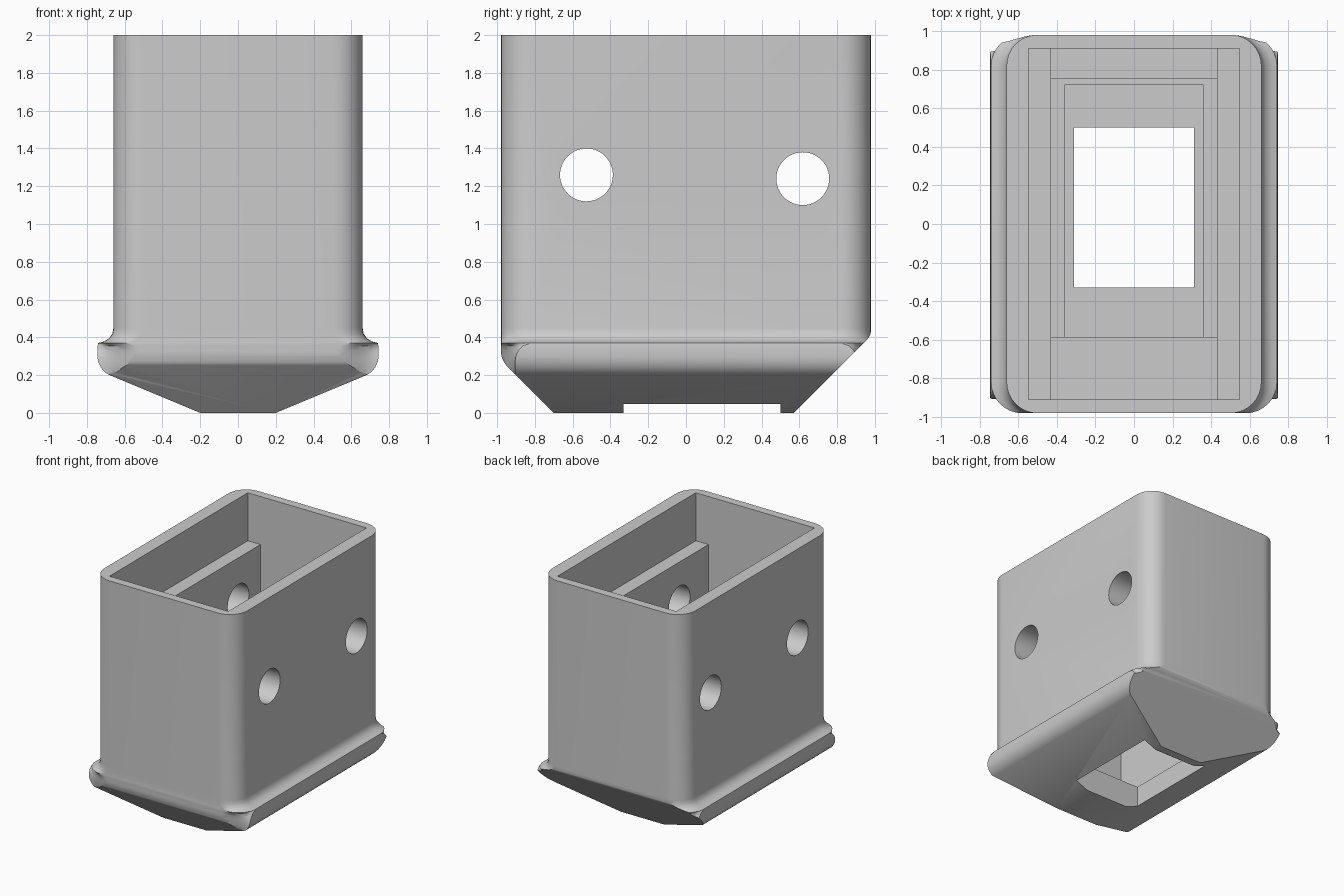
import bpy, bmesh, math
from mathutils import Vector

old = bpy.data.objects.get("Cube")
if old:
    bpy.data.objects.remove(old)

grey = bpy.data.materials.new("plain_grey")
grey.use_nodes = True
grey.diffuse_color = (0.6, 0.6, 0.6, 1)
grey.node_tree.nodes["Principled BSDF"].inputs["Base Color"].default_value = (0.6, 0.6, 0.6, 1)

HALF_Y, STEPS = 0.98, 8


def corner(w, t):
    """Quarter outline, from the side to the end; t blends round corner to flared lip."""
    pts = []
    for k in range(STEPS + 1):
        u = k / STEPS
        a = u * math.pi / 2
        rx, ry = 0.16 * (1 - math.cos(a)), 0.16 * (1 - math.sin(a))
        lx, ly = 0.24 * u, 0.075 * (1 - u * u * (3 - 2 * u))
        pts.append((max(w - rx - t * (lx - rx), 0.04), HALF_Y - ry - t * (ly - ry)))
    return pts


def ring(w, t):
    q = corner(w, t)
    half = q + [(-x, y) for x, y in reversed(q)]
    return half + [(-x, -y) for x, y in half]


# Outer shell: rings of (height, half width, flare), from the rim to the keel
levels = [(2, .66, 0), (.45, .66, 0), (.42, .665, 0), (.395, .682, 0), (.378, .71, 0),
          (.37, .74, 0), (.355, .743, .53), (.33, .745, .8), (.3, .745, .95),
          (.27, .74, 1), (.24, .726, 1), (.215, .705, 1), (.2, .68, 1), (0, .2, 1)]
bm = bmesh.new()
loops = [[bm.verts.new((x, y, z)) for x, y in ring(w, t)] for z, w, t in levels]
for a, b in zip(loops, loops[1:]):
    for i in range(len(a)):
        j = (i + 1) % len(a)
        bm.faces.new((a[i], a[j], b[j], b[i]))
bm.faces.new(loops[0])
bm.faces.new(loops[-1])
bmesh.ops.recalc_face_normals(bm, faces=bm.faces)

# Slanted ends below, with a rounded shoulder: side, radius, shoulder centre height
for side, r, zc in ((-1, .12, .33), (1, .08, .443)):
    for deg in (9, 18, 27, 36, 45):
        a = math.radians(deg)
        n = Vector((0, side * math.cos(a), -math.sin(a)))
        co = Vector((0, side * (HALF_Y - r), zc)) + n * r
        cut = bmesh.ops.bisect_plane(bm, geom=bm.verts[:] + bm.edges[:] + bm.faces[:],
                                     plane_co=co, plane_no=n, clear_outer=True)
        edges = [e for e in cut["geom_cut"] if isinstance(e, bmesh.types.BMEdge)]
        bmesh.ops.holes_fill(bm, edges=edges, sides=0)
bmesh.ops.remove_doubles(bm, verts=bm.verts, dist=0.0005)
bmesh.ops.recalc_face_normals(bm, faces=bm.faces)

mesh = bpy.data.meshes.new("housing")
bm.to_mesh(mesh)
bm.free()
mesh.materials.append(grey)
housing = bpy.data.objects.new("housing", mesh)
bpy.context.collection.objects.link(housing)


def carve(cutter):
    """Subtract a cutter from the housing and discard it."""
    cutter.hide_render = True
    cutter.data.materials.append(grey)
    bpy.context.view_layer.objects.active = housing
    mod = housing.modifiers.new("cut", "BOOLEAN")
    mod.operation, mod.solver, mod.object = "DIFFERENCE", "EXACT", cutter
    bpy.ops.object.modifier_apply(modifier=mod.name)
    bpy.data.objects.remove(cutter)


def carve_box(x, y0, y1, z0, z1):
    bpy.ops.mesh.primitive_cube_add(size=1, location=(0, (y0 + y1) / 2, (z0 + z1) / 2))
    box = bpy.context.object
    box.scale = (2 * x, y1 - y0, z1 - z0)
    bpy.context.view_layer.update()
    carve(box)


# Stepped cavity: ledge, main well, shallow step, deep well, bottom opening
carve_box(.547, -.91, .91, 1.6, 2.2)
carve_box(.43, -.91, .91, .95, 1.8)
carve_box(.43, -.585, .75, .8, 1.2)
carve_box(.36, -.585, .72, .22, 1)
carve_box(.312, -.33, .5, -.2, .5)

# Cross holes through both side walls
for y, z in ((-.527, 1.26), (.618, 1.24)):
    bpy.ops.mesh.primitive_cylinder_add(vertices=48, radius=.14, depth=3, location=(0, y, z),
                                        rotation=(0, math.pi / 2, 0))
    carve(bpy.context.object)

bpy.ops.object.select_all(action="DESELECT")
housing.select_set(True)
bpy.context.view_layer.objects.active = housing
bpy.ops.object.shade_smooth_by_angle(angle=math.radians(32))
